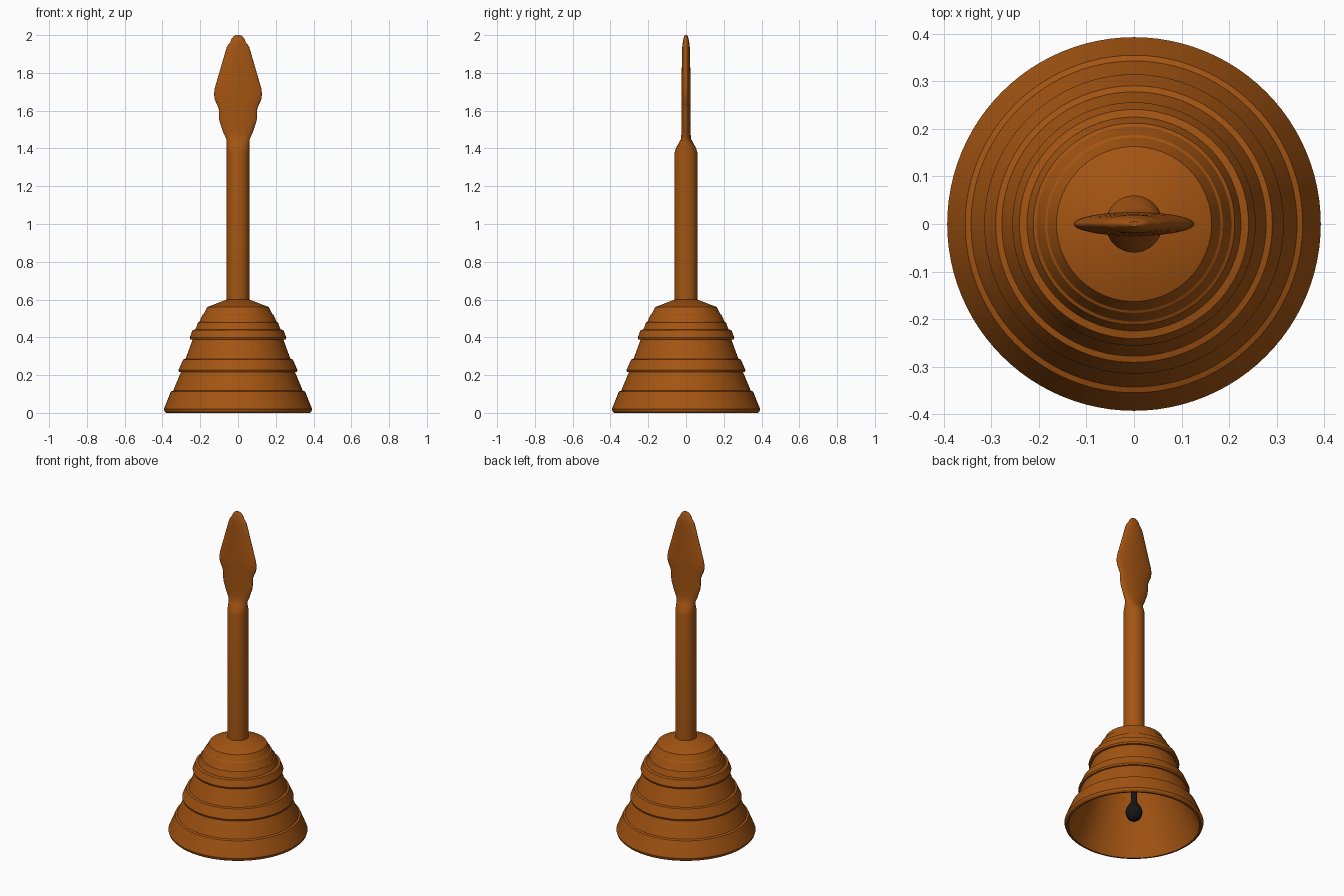
import bpy, bmesh, math


def material(name, rgb):
    m = bpy.data.materials.new(name)
    m.diffuse_color = (*rgb, 1)
    return m


BRONZE = material("bronze", (0.37, 0.09, 0.006))
BLACK = material("black", (0.008, 0.008, 0.008))


def loft(name, rings, mat, segs=96, angle=25):
    """Stack of elliptical rings (half width x, half width y, z); zero width makes a pole."""
    bm = bmesh.new()
    loops = []
    for rx, ry, z in rings:
        if rx == 0:
            loops.append([bm.verts.new((0, 0, z))] * segs)
        else:
            loops.append([bm.verts.new((rx * math.cos(2 * math.pi * i / segs),
                                        ry * math.sin(2 * math.pi * i / segs), z))
                          for i in range(segs)])
    for a, b in zip(loops, loops[1:]):
        for i in range(segs):
            j = (i + 1) % segs
            bm.faces.new(list(dict.fromkeys((a[i], a[j], b[j], b[i]))))
    bmesh.ops.recalc_face_normals(bm, faces=bm.faces)
    me = bpy.data.meshes.new(name)
    bm.to_mesh(me)
    bm.free()
    ob = bpy.data.objects.new(name, me)
    bpy.context.collection.objects.link(ob)
    me.materials.append(mat)
    bpy.context.view_layer.objects.active = ob
    ob.select_set(True)
    bpy.ops.object.shade_smooth_by_angle(angle=math.radians(angle))
    ob.select_set(False)
    return ob


def lathe(name, profile, mat, **kw):
    return loft(name, [(r, r, z) for r, z in profile], mat, **kw)


# Hollow stepped bell: inner wall up from the rim is listed last
lathe("bell", [
    (0, 0.60), (0.06, 0.60), (0.163, 0.56), (0.182, 0.523), (0.187, 0.52),
    (0.205, 0.482), (0.212, 0.478), (0.225, 0.442), (0.241, 0.438),
    (0.256, 0.398), (0.253, 0.388), (0.24, 0.388),
    (0.278, 0.286), (0.291, 0.282), (0.315, 0.226), (0.312, 0.216), (0.302, 0.216),
    (0.343, 0.118), (0.355, 0.113), (0.393, 0.02), (0.389, 0.008), (0.38, 0.0),
    (0.37, 0.0), (0.366, 0.01), (0.20, 0.44), (0.15, 0.53), (0.0, 0.56)], BRONZE)

# Round shaft flattening into a leaf-shaped blade
loft("handle", [
    (0, 0, 0.58), (0.06, 0.06, 0.58), (0.06, 0.06, 1.38), (0.06, 0.054, 1.40),
    (0.06, 0.038, 1.43), (0.062, 0.027, 1.45), (0.078, 0.024, 1.485), (0.097, 0.024, 1.54),
    (0.101, 0.024, 1.565), (0.102, 0.024, 1.61), (0.112, 0.024, 1.635),
    (0.124, 0.025, 1.66), (0.127, 0.025, 1.69), (0.123, 0.025, 1.72),
    (0.111, 0.024, 1.76), (0.085, 0.022, 1.85), (0.06, 0.02, 1.935),
    (0.052, 0.019, 1.95), (0.041, 0.017, 1.962), (0.034, 0.014, 1.98),
    (0.022, 0.009, 1.995), (0.012, 0.005, 2.0), (0, 0, 2.0)], BRONZE, segs=64, angle=35)

# Clapper: pear-shaped weight on a rod
lathe("clapper", [
    (0, 0.03), (0.018, 0.033), (0.034, 0.045), (0.045, 0.065), (0.048, 0.085),
    (0.044, 0.105), (0.034, 0.125), (0.022, 0.142), (0.017, 0.16),
    (0.017, 0.565), (0, 0.565)], BLACK, segs=32, angle=40)
